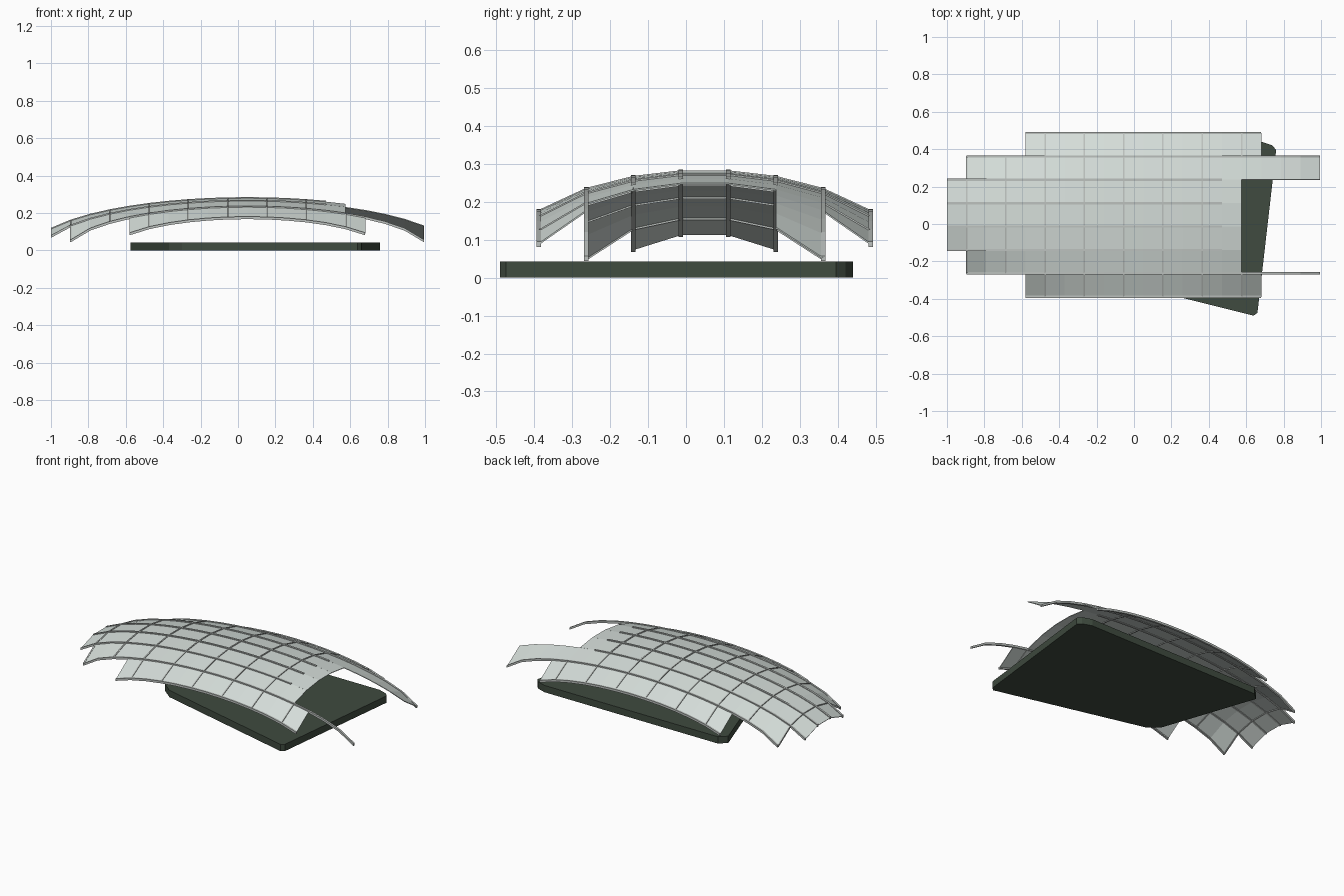
import bpy, bmesh
from math import sqrt
from mathutils import Vector

cube = bpy.data.objects.get("Cube")
if cube:
    bpy.data.objects.remove(cube)


def material(name, rgb):
    m = bpy.data.materials.new(name)
    m.use_nodes = True
    m.diffuse_color = (*rgb, 1)
    m.node_tree.nodes["Principled BSDF"].inputs["Base Color"].default_value = (*rgb, 1)
    return m


GLASS = material("pale glass", (0.66, 0.72, 0.69))
STEEL = material("light grey steel", (0.5, 0.53, 0.51))
SLAB = material("dark green slab", (0.05, 0.07, 0.05))

# Shell grid: a shallow ellipsoid sampled at regular bays
STEP_X, STEP_Y = 0.105, 0.125
MID_X, MID_Y = 0.05, 0.049


def shell(i, j):
    dx, dy = i * STEP_X, (j - 3.5) * STEP_Y
    z = -0.01 + 0.29 * sqrt(1 - (dx / 1.17) ** 2 - (dy / 0.567) ** 2)
    return Vector((MID_X + dx, MID_Y + dy, z))


def finish(bm, name, mat):
    bmesh.ops.recalc_face_normals(bm, faces=bm.faces)
    mesh = bpy.data.meshes.new(name)
    bm.to_mesh(mesh)
    bm.free()
    mesh.materials.append(mat)
    obj = bpy.data.objects.new(name, mesh)
    bpy.context.collection.objects.link(obj)
    return obj


def sweep(bm, points, side, up):
    """Closed bar with a rectangular section along the points."""
    rings = [[bm.verts.new(p + side * a + up * b)
              for a, b in ((-1, -1), (1, -1), (1, 1), (-1, 1))] for p in points]
    for r, s in zip(rings, rings[1:]):
        for k in range(4):
            n = (k + 1) % 4
            bm.faces.new((r[k], r[n], s[n], s[k]))
    bm.faces.new(rings[0])
    bm.faces.new(rings[-1])


# Glass strips, each with its own start and end bay
strips = [(-6, 6), (-9, 5), (-10, 5), (-10, 5), (-10, 5), (-9, 9), (-6, 6)]
for j, (first, last) in enumerate(strips):
    bm = bmesh.new()
    rows = [[bm.verts.new(shell(i, j + e)) for e in (0, 1)]
            for i in range(first, last + 1)]
    for a, b in zip(rows, rows[1:]):
        bm.faces.new((a[0], b[0], b[1], a[1]))
    strip = finish(bm, f"glass_strip_{j + 1}", GLASS)
    mod = strip.modifiers.new("thickness", "SOLIDIFY")
    mod.thickness = 0.004
    mod.offset = 0

# Long ribs between the strips
ribs = [(-6, 6), (-9, 9), (-10, 4), (-10, 4), (-10, 4), (-10, 4), (-9, 9), (-6, 6)]
for j, (first, last) in enumerate(ribs):
    bm = bmesh.new()
    sweep(bm, [shell(i, j) for i in range(first, last + 1)],
          Vector((0, 0.006, 0)), Vector((0, 0, 0.007)))
    finish(bm, f"long_rib_{j + 1}", STEEL)

# Cross ribs every second bay
for i in range(-9, 6, 2):
    bm = bmesh.new()
    for j, (first, last) in enumerate(strips):
        if first <= i < min(last, 6) and (i < 5 or last == 6):
            sweep(bm, [shell(i, j), shell(i, j + 1)],
                  Vector((0.004, 0, 0)), Vector((0, 0, 0.006)))
    finish(bm, f"cross_rib_{(i + 11) // 2}", STEEL)

# Ground slab with clipped corners
outline = [(0.64, -0.49), (0.66, -0.475), (0.76, 0.395), (0.74, 0.42), (0.68, 0.44),
           (-0.53, 0.44), (-0.575, 0.4), (-0.37, -0.2), (-0.3, -0.255)]
bm = bmesh.new()
base = bm.faces.new([bm.verts.new((x, y, 0)) for x, y in outline])
top = bmesh.ops.extrude_face_region(bm, geom=[base])["geom"]
bmesh.ops.translate(bm, vec=(0, 0, 0.043),
                    verts=[v for v in top if isinstance(v, bmesh.types.BMVert)])
if not base.is_valid or len(bm.faces) < len(outline) + 2:
    bm.faces.new([v for v in bm.verts if v.co.z == 0])
finish(bm, "ground_slab", SLAB)
